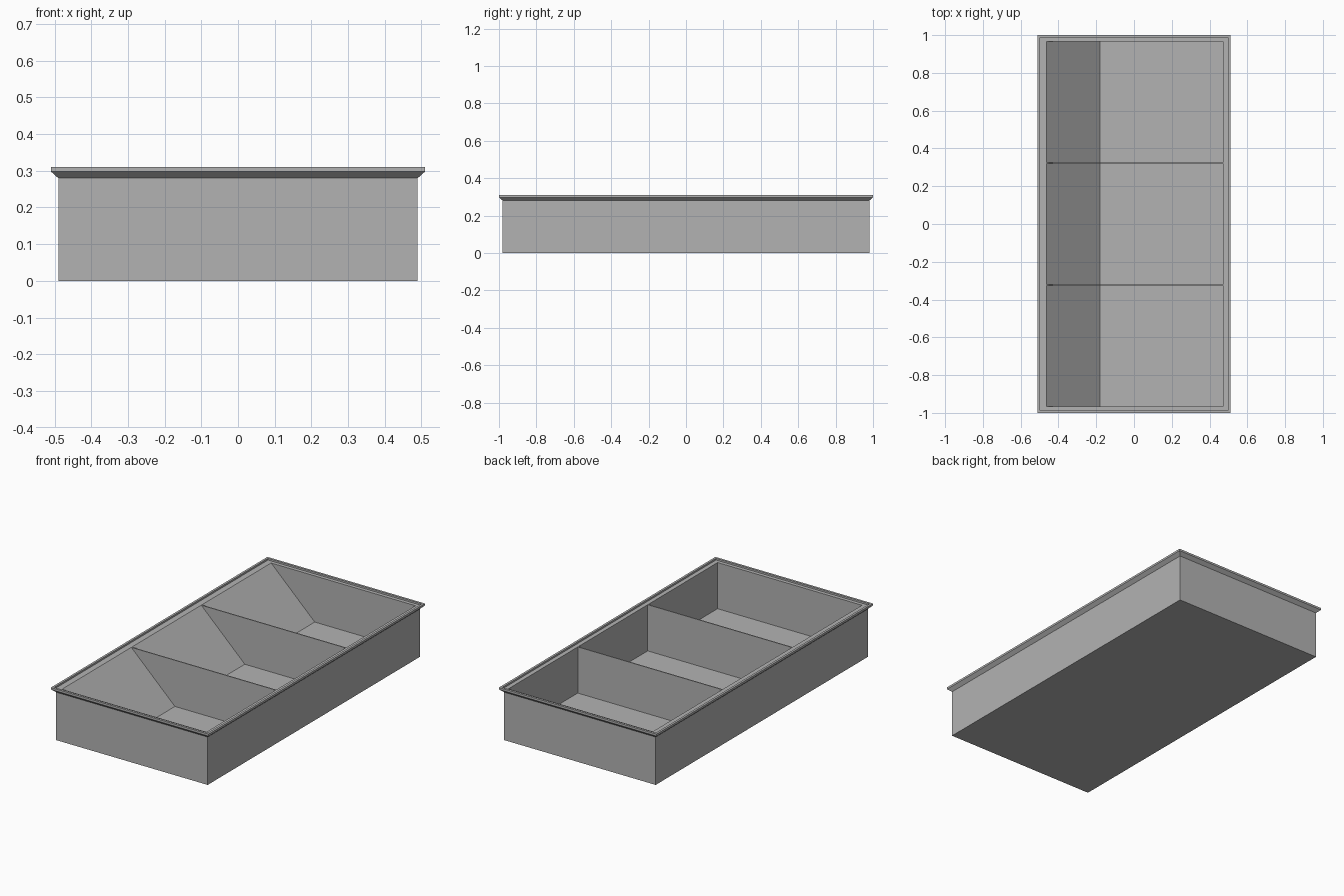
import bpy
import bmesh

cube = bpy.data.objects.get("Cube")
if cube:
    bpy.data.objects.remove(cube, do_unlink=True)

grey = bpy.data.materials.new("plain grey")
grey.use_nodes = True
colour = (0.45, 0.45, 0.45, 1)
grey.diffuse_color = colour
grey.node_tree.nodes["Principled BSDF"].inputs["Base Color"].default_value = colour

TOP, LEDGE, FLOOR = 0.31, 0.30, 0.03


def loft(name, rings):
    """Closed solid through rectangles given as (x0, x1, y0, y1, z)."""
    bm = bmesh.new()
    loops = []
    for x0, x1, y0, y1, z in rings:
        corners = [(x0, y0), (x1, y0), (x1, y1), (x0, y1)]
        loops.append([bm.verts.new((x, y, z)) for x, y in corners])
    for low, high in zip(loops, loops[1:]):
        for i in range(4):
            j = (i + 1) % 4
            bm.faces.new((low[i], low[j], high[j], high[i]))
    bm.faces.new(loops[0][::-1])
    bm.faces.new(loops[-1])
    bmesh.ops.recalc_face_normals(bm, faces=bm.faces)
    mesh = bpy.data.meshes.new(name)
    bm.to_mesh(mesh)
    bm.free()
    mesh.materials.append(grey)
    obj = bpy.data.objects.new(name, mesh)
    bpy.context.collection.objects.link(obj)
    return obj


def centred(hx, hy, z):
    return (-hx, hx, -hy, hy, z)


def carve(target, cutter):
    cutter.hide_render = True
    cutter.hide_viewport = True
    cut = target.modifiers.new(cutter.name, "BOOLEAN")
    cut.operation = "DIFFERENCE"
    cut.solver = "EXACT"
    cut.object = cutter


# Tray body with flared rim
tray = loft("tray", [centred(0.49, 0.98, 0), centred(0.49, 0.98, 0.28),
                     centred(0.51, 1.0, 0.298), centred(0.51, 1.0, TOP)])

# Shallow recess inside the lip
carve(tray, loft("lip_recess_cutter", [centred(0.497, 0.987, LEDGE),
                                       centred(0.497, 0.987, TOP + 0.1)]))

# Three compartments, each with one sloping side
for i in (-1, 0, 1):
    y0, y1 = i * 0.646 - 0.322, i * 0.646 + 0.322
    y0, y1 = y0 + 0.002, y1 - 0.002
    carve(tray, loft(f"compartment_cutter_{i + 2}", [
        (-0.18, 0.472, y0, y1, FLOOR),
        (-0.462, 0.472, y0, y1, LEDGE),
        (-0.462, 0.472, y0, y1, LEDGE + 0.005)]))
